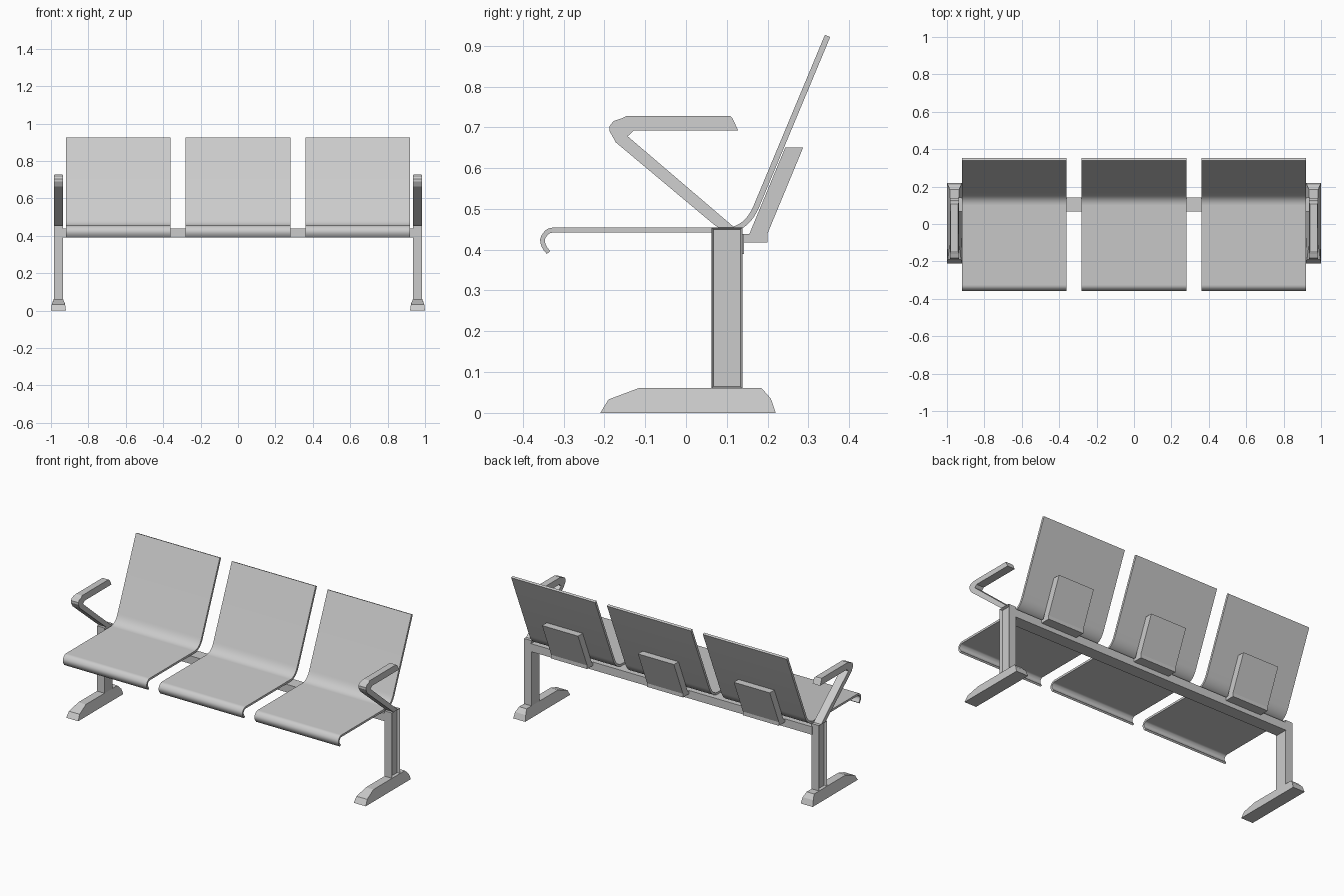
import bpy, bmesh
from mathutils import Vector

cube = bpy.data.objects.get("Cube")
if cube:
    bpy.data.objects.remove(cube)

grey = bpy.data.materials.new("light_grey_metal")
grey.use_nodes = True
COLOUR = (0.6, 0.6, 0.6, 1)
grey.diffuse_color = COLOUR
grey.node_tree.nodes["Principled BSDF"].inputs["Base Color"].default_value = COLOUR


def finish(name, bm, smooth=True):
    bmesh.ops.recalc_face_normals(bm, faces=bm.faces)
    mesh = bpy.data.meshes.new(name)
    bm.to_mesh(mesh)
    bm.free()
    mesh.materials.append(grey)
    obj = bpy.data.objects.new(name, mesh)
    bpy.context.collection.objects.link(obj)
    if smooth:
        bpy.ops.object.select_all(action='DESELECT')
        obj.select_set(True)
        bpy.context.view_layer.objects.active = obj
        bpy.ops.object.shade_smooth_by_angle(angle=0.6)
    return obj


def extrude_profile(name, profile, x, width, half_width=None, smooth=True):
    """Side profile (y, z) swept across x; half_width(z) gives tapered sides."""
    bm = bmesh.new()
    sides = []
    for s in (-1, 1):
        sides.append([bm.verts.new((x + s * (half_width(z) if half_width else width / 2), y, z))
                      for y, z in profile])
    bm.faces.new(sides[0])
    bm.faces.new(sides[1])
    n = len(profile)
    for i in range(n):
        j = (i + 1) % n
        bm.faces.new((sides[0][i], sides[0][j], sides[1][j], sides[1][i]))
    return finish(name, bm, smooth)


def box(name, lo, hi):
    return extrude_profile(name, [(lo[1], lo[2]), (hi[1], lo[2]), (hi[1], hi[2]), (lo[1], hi[2])],
                           (lo[0] + hi[0]) / 2, hi[0] - lo[0], smooth=False)


def arc(p0, p1, p2, steps):
    """Quadratic curve points from p0 to p2."""
    a, b, c = Vector(p0), Vector(p1), Vector(p2)
    return [tuple(a * (1 - t) ** 2 + b * 2 * t * (1 - t) + c * t * t)
            for t in (i / steps for i in range(steps + 1))]


def thicken(path, thick0, thick1):
    """Closed band around a centre line; thickness grows along the path."""
    pts = [Vector(p) for p in path]
    left, right = [], []
    for i, p in enumerate(pts):
        d = (pts[min(i + 1, len(pts) - 1)] - pts[max(i - 1, 0)]).normalized()
        t = thick0 + (thick1 - thick0) * i / (len(pts) - 1)
        nrm = Vector((-d.y, d.x)) * t / 2
        left.append(tuple(p + nrm))
        right.append(tuple(p - nrm))
    return left + right[::-1]


# Seat shells with curled front lip and sweeping backrest
lip = arc((-0.337, 0.393), (-0.362, 0.420), (-0.345, 0.438), 6) + \
    arc((-0.345, 0.438), (-0.338, 0.448), (-0.325, 0.448), 4)[1:]
bend = arc((0.10, 0.448), (0.148, 0.450), (0.172, 0.505), 10)
shell = thicken(lip + bend + [(0.347, 0.924)], 0.011, 0.014)

# Back brackets bolted to the beam
bracket = [(0.138, 0.418), (0.20, 0.418), (0.20, 0.440), (0.287, 0.650),
           (0.243, 0.650), (0.155, 0.438), (0.138, 0.438)]

for label, x in (("right", -0.64), ("middle", 0), ("left", 0.64)):
    extrude_profile(f"{label}_seat_shell", shell, x, 0.56)
    extrude_profile(f"{label}_back_bracket", bracket, x, 0.24, smooth=False)

# Cross beam under the seats
box("cross_beam", (-0.94, 0.066, 0.39), (0.94, 0.142, 0.438))

# Side frames: foot, recessed post and folded armrest
foot = [(-0.21, 0), (-0.19, 0.033), (-0.115, 0.061), (0.185, 0.061), (0.208, 0.035), (0.22, 0)]
arm = [(0.118, 0.455), (-0.143, 0.678), (-0.128, 0.692), (0.128, 0.692), (0.114, 0.722),
       (0.108, 0.728), (-0.145, 0.728), (-0.160, 0.721), (-0.178, 0.715), (-0.187, 0.703),
       (-0.187, 0.69), (-0.172, 0.663), (0.068, 0.462), (0.078, 0.455)]


def foot_taper(z):
    return 0.04 - 0.13 * z if z < 0.04 else 0.025


def arm_taper(z):
    return 0.02 if z > 0.725 else 0.025


for label, s in (("right", -1), ("left", 1)):
    x = s * 0.96
    extrude_profile(f"{label}_foot", foot, x, 0, foot_taper, smooth=False)
    extrude_profile(f"{label}_armrest", arm, x, 0, arm_taper, smooth=False)

    # Post with a sunk panel on its outer face
    bm = bmesh.new()
    bmesh.ops.create_cube(bm, size=1)
    bmesh.ops.scale(bm, vec=(0.05, 0.076, 0.395), verts=bm.verts)
    bmesh.ops.translate(bm, vec=(x, 0.1, 0.2575), verts=bm.verts)
    bm.normal_update()
    outer = [f for f in bm.faces if f.normal.x * s > 0.9]
    bmesh.ops.inset_region(bm, faces=outer, thickness=0.007)
    bmesh.ops.translate(bm, vec=(-s * 0.015, 0, 0), verts=outer[0].verts)
    finish(f"{label}_post", bm, smooth=False)
